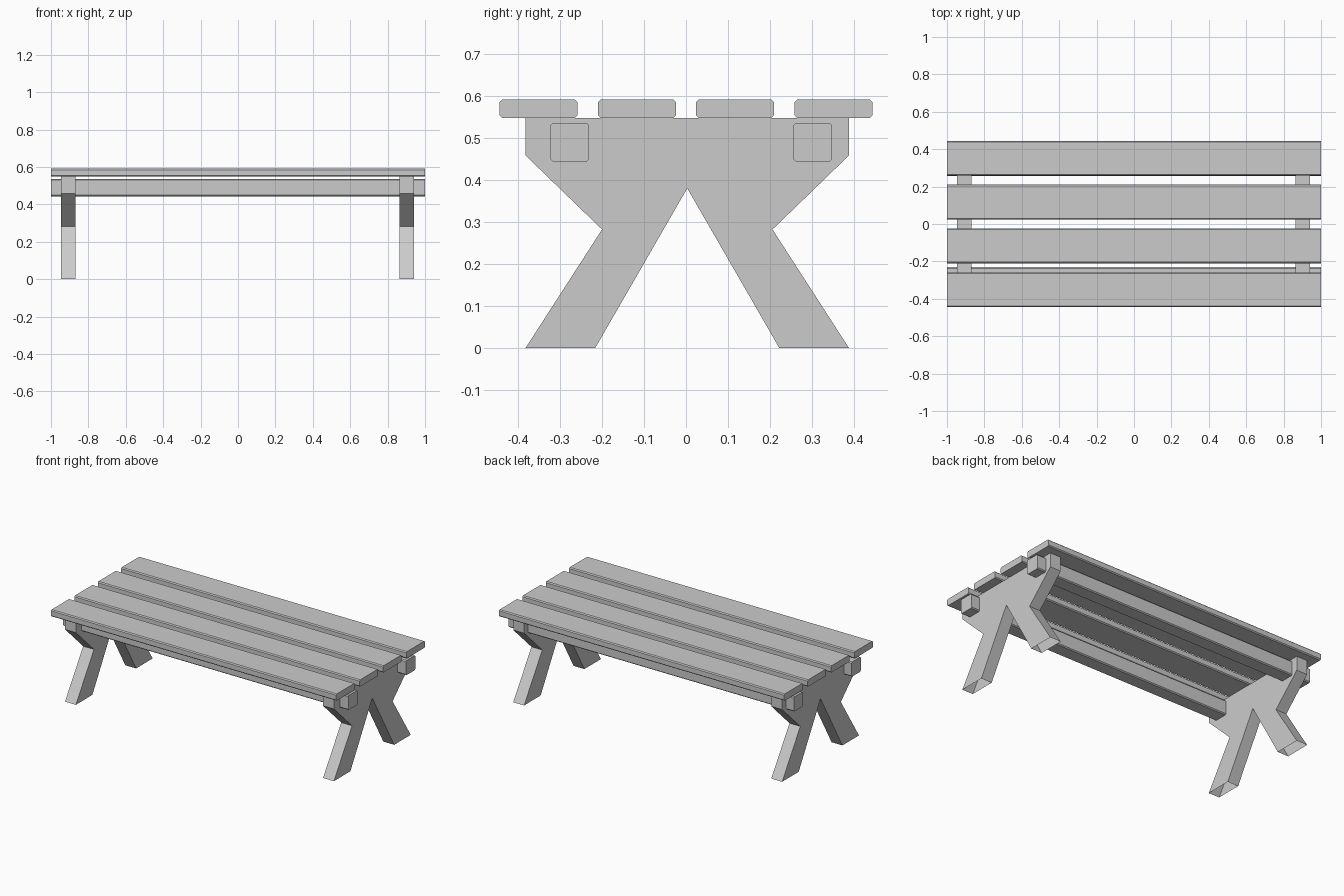
import bpy, bmesh

cube = bpy.data.objects.get("Cube")
if cube:
    bpy.data.objects.remove(cube, do_unlink=True)

GREY = (0.6, 0.6, 0.6, 1)
mat = bpy.data.materials.new("plain grey")
mat.use_nodes = True
mat.diffuse_color = GREY
mat.node_tree.nodes["Principled BSDF"].inputs["Base Color"].default_value = GREY


def extrude_x(name, profile, x0, x1, open_below=False):
    """Extrude a (y, z) profile along x; optionally leave the feet open."""
    bm = bmesh.new()
    near, far = ([bm.verts.new((x, y, z)) for y, z in profile] for x in (x0, x1))
    bm.faces.new(near)
    bm.faces.new(far)
    for i in range(len(profile)):
        j = (i + 1) % len(profile)
        if open_below and profile[i][1] == profile[j][1] == 0:
            continue
        bm.faces.new((near[i], near[j], far[j], far[i]))
    bmesh.ops.recalc_face_normals(bm, faces=bm.faces)
    mesh = bpy.data.meshes.new(name)
    bm.to_mesh(mesh)
    bm.free()
    mesh.materials.append(mat)
    obj = bpy.data.objects.new(name, mesh)
    bpy.context.collection.objects.link(obj)
    return obj


def chamfered(y0, y1, z0, z1, c=0.006):
    """Rectangle profile with small cut corners."""
    return [(y0 + c, z0), (y1 - c, z0), (y1, z0 + c), (y1, z1 - c),
            (y1 - c, z1), (y0 + c, z1), (y0, z1 - c), (y0, z0 + c)]


# Top planks
for i, y in enumerate((-0.351, -0.117, 0.117, 0.351)):
    extrude_x(f"top_plank_{i + 1}", chamfered(y - 0.093, y + 0.093, 0.548, 0.591), -1, 1)

# Long rails under the planks
for name, y in (("front_rail", -0.277), ("back_rail", 0.302)):
    extrude_x(name, chamfered(y - 0.046, y + 0.046, 0.443, 0.536), -1, 1)

# Splayed leg frames, mirrored front to back about their middle
half = [(0.385, 0.548), (0.385, 0.458), (0.203, 0.282), (0.385, 0), (0.219, 0)]
mid = 0.003
frame = ([(mid + y, z) for y, z in half] + [(mid, 0.38)]
         + [(mid - y, z) for y, z in reversed(half)])
for name, x in (("right_leg_frame", -0.908), ("left_leg_frame", 0.902)):
    extrude_x(name, frame, x - 0.038, x + 0.038, open_below=True)
